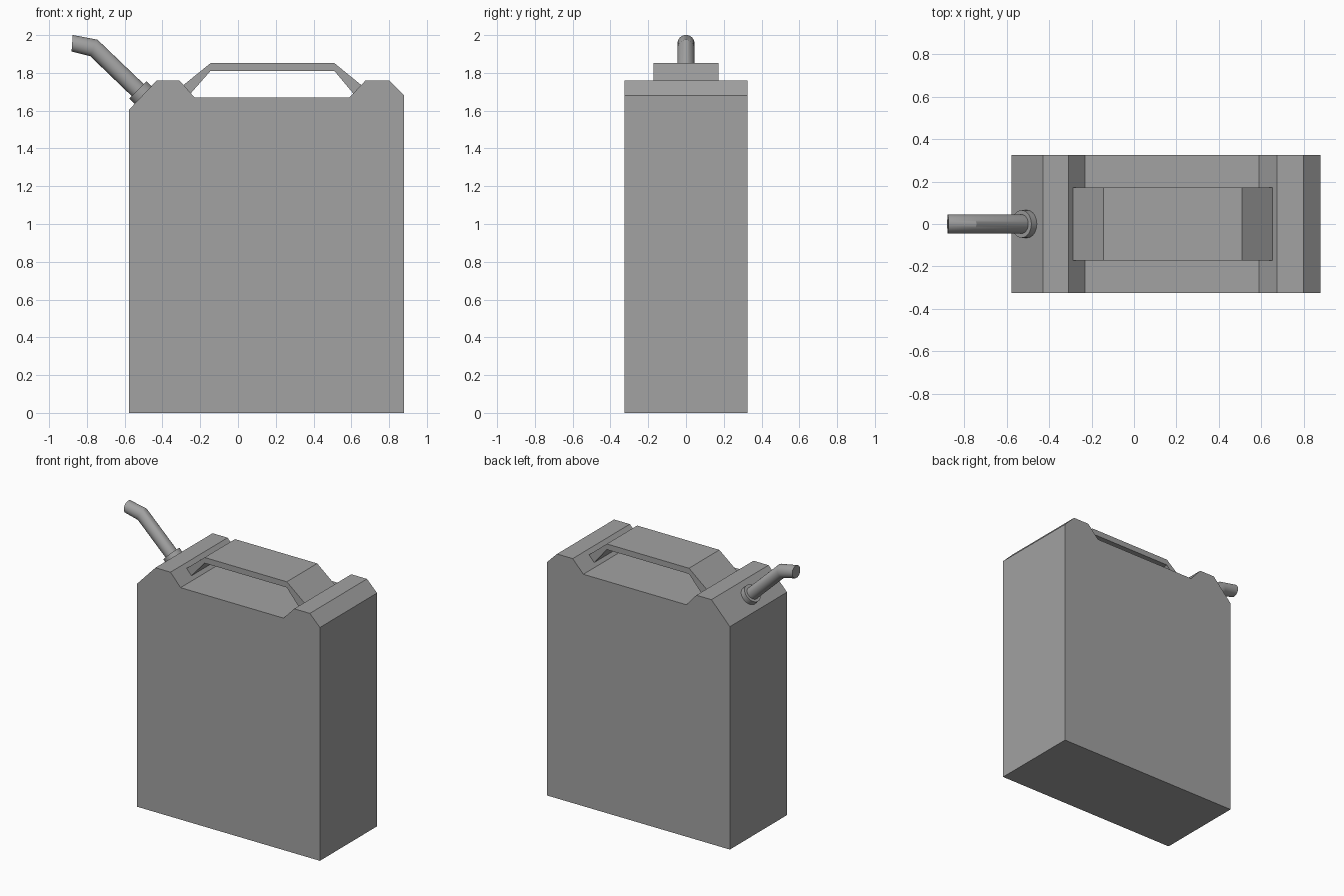
import bpy, bmesh, math
from mathutils import Vector

if "Cube" in bpy.data.objects:
    bpy.data.objects.remove(bpy.data.objects["Cube"], do_unlink=True)

# Single painted-metal grey
grey = bpy.data.materials.new("plain_grey")
grey.use_nodes = True
colour = (0.36, 0.36, 0.36, 1)
grey.diffuse_color = colour
grey.node_tree.nodes["Principled BSDF"].inputs["Base Color"].default_value = colour


def finish(name, bm, smooth=False):
    bmesh.ops.recalc_face_normals(bm, faces=bm.faces)
    mesh = bpy.data.meshes.new(name)
    bm.to_mesh(mesh)
    bm.free()
    mesh.materials.append(grey)
    obj = bpy.data.objects.new(name, mesh)
    bpy.context.collection.objects.link(obj)
    if smooth:
        bpy.ops.object.select_all(action="DESELECT")
        obj.select_set(True)
        bpy.context.view_layer.objects.active = obj
        bpy.ops.object.shade_smooth_by_angle(angle=math.radians(30))
    return obj


def extrude_profile(name, profile, y0, y1):
    """Extrude an x-z outline along y."""
    bm = bmesh.new()
    face = bm.faces.new([bm.verts.new((x, y0, z)) for x, z in profile])
    grown = bmesh.ops.extrude_face_region(bm, geom=[face])["geom"]
    verts = [v for v in grown if isinstance(v, bmesh.types.BMVert)]
    bmesh.ops.translate(bm, verts=verts, vec=(0, y1 - y0, 0))
    return finish(name, bm)


def tube(name, rings, sides=32):
    """Closed tube through rings of (x, z, tilt in degrees, radius, stretch)."""
    bm = bmesh.new()
    loops = []
    for x, z, tilt, radius, stretch in rings:
        a = math.radians(tilt)
        across = Vector((math.sin(a), 0, math.cos(a))) * radius * stretch
        side = Vector((0, radius, 0))
        centre = Vector((x, 0, z))
        angles = [math.tau * i / sides for i in range(sides)]
        loops.append([bm.verts.new(centre + across * math.cos(t) + side * math.sin(t))
                      for t in angles])
    for low, high in zip(loops, loops[1:]):
        for i in range(sides):
            j = (i + 1) % sides
            bm.faces.new((low[i], low[j], high[j], high[i]))
    bm.faces.new(loops[0])
    bm.faces.new(loops[-1])
    return finish(name, bm, smooth=True)


# Can body with sloped shoulders and a recess under the handle
extrude_profile("can_body", [
    (-0.577, 0), (0.88, 0), (0.88, 1.68), (0.80, 1.76), (0.675, 1.76),
    (0.59, 1.67), (-0.23, 1.67), (-0.31, 1.76), (-0.43, 1.76), (-0.577, 1.605),
], -0.325, 0.325)

# Broad bent carrying handle, its ends resting on the recess slopes
extrude_profile("carry_handle", [
    (-0.288, 1.736), (-0.145, 1.852), (0.51, 1.852), (0.652, 1.736),
    (0.61, 1.691), (0.51, 1.811), (-0.145, 1.811), (-0.25, 1.692),
], -0.173, 0.173)

# Collar where the spout meets the shoulder
tube("spout_collar", [
    (-0.49, 1.67, 45, 0.065, 1), (-0.53, 1.71, 45, 0.065, 1),
])

# Bent pouring spout
tube("pouring_spout", [
    (-0.49, 1.67, 45, 0.045, 1),
    (-0.763, 1.932, 24, 0.045, 1.06),
    (-0.878, 1.957, 4, 0.045, 0.97),
])
